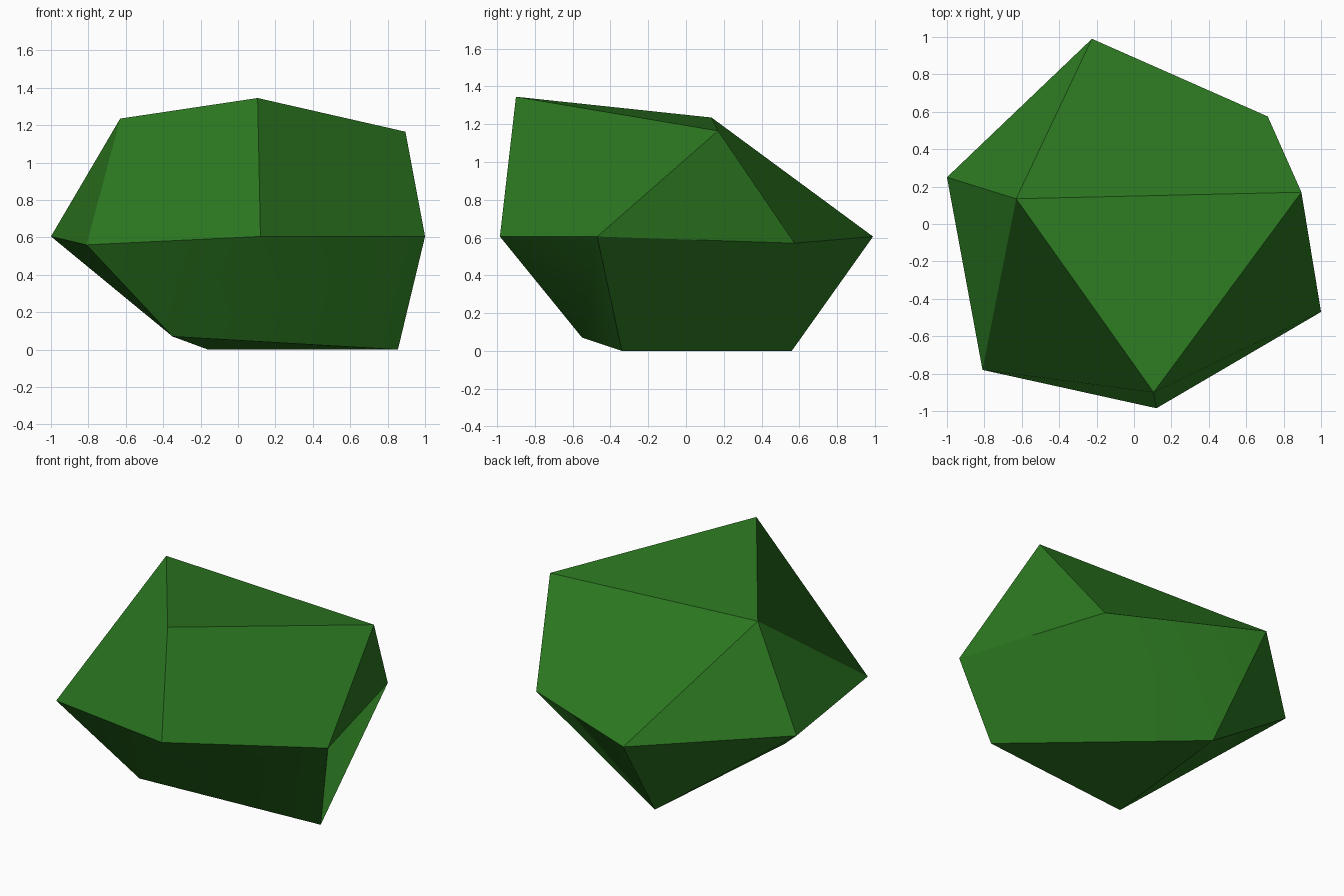
import bpy, bmesh, math

if "Cube" in bpy.data.objects:
    bpy.data.objects.remove(bpy.data.objects["Cube"])

# Three uneven rings of corners: base 0-2, widest girth 3-8, crown 9-11
base = [(-0.35, -0.55, 0.07), (0.855, -0.34, 0.0), (-0.16, 0.56, 0.0)]
girth = [(-1.0, 0.25, 0.605), (-0.81, -0.78, 0.56), (0.12, -0.985, 0.605),
         (1.0, -0.47, 0.605), (0.715, 0.575, 0.57), (-0.225, 0.99, 0.605)]
crown = [(-0.63, 0.135, 1.235), (0.105, -0.90, 1.345), (0.895, 0.17, 1.165)]

# Caps, then crown band, then base band (each quad starts at its fold line)
faces = [(0, 1, 2), (9, 10, 11),
         (10, 9, 4, 5), (10, 5, 6, 11), (9, 11, 7, 8),
         (9, 4, 3), (9, 3, 8), (11, 6, 7),
         (0, 5, 6, 1), (1, 6, 7, 2), (3, 8, 2), (3, 2, 0),
         (7, 8, 2), (4, 5, 0), (3, 4, 0)]

# Faceted bush
bm = bmesh.new()
verts = [bm.verts.new(p) for p in base + girth + crown]
for f in faces:
    bm.faces.new([verts[i] for i in f])
bmesh.ops.recalc_face_normals(bm, faces=bm.faces[:])
mesh = bpy.data.meshes.new("bush")
bm.to_mesh(mesh)
bm.free()
bush = bpy.data.objects.new("bush", mesh)
bpy.context.collection.objects.link(bush)
bpy.context.view_layer.objects.active = bush
bush.select_set(True)

# Leaf colour
leaf = bpy.data.materials.new("leaf green")
leaf.diffuse_color = (0.025, 0.19, 0.015, 1.0)
leaf.use_nodes = True
leaf.node_tree.nodes["Principled BSDF"].inputs["Base Color"].default_value = leaf.diffuse_color
mesh.materials.append(leaf)

# Shallow folds are smooth, strong ones stay sharp
bpy.ops.object.shade_smooth_by_angle(angle=math.radians(30))
